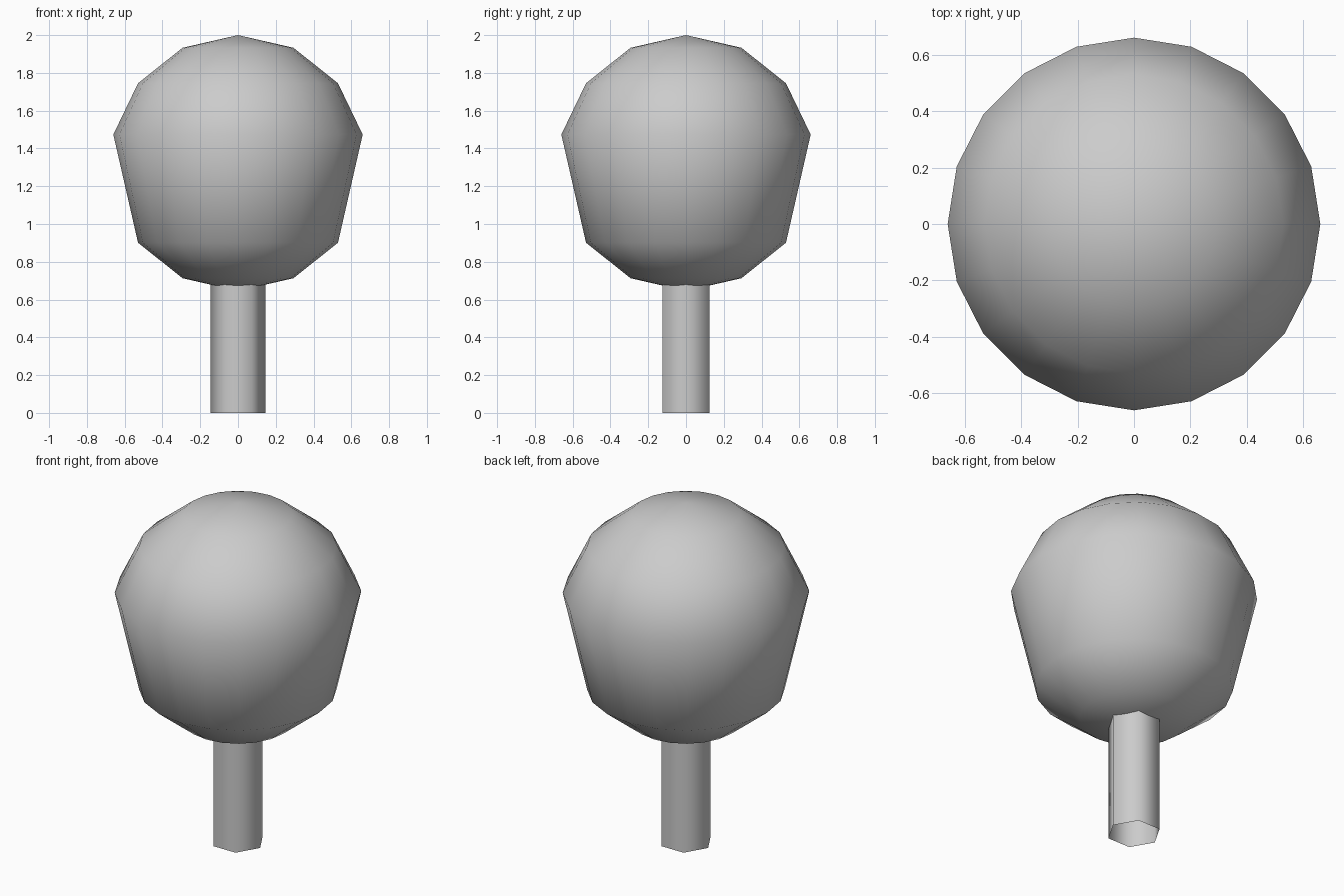
import bpy, bmesh
from math import sin, cos, pi

if "Cube" in bpy.data.objects:
    bpy.data.objects.remove(bpy.data.objects["Cube"])


def lathe(name, profile, sides, smooth_angle):
    """Revolve (radius, z) points around z; ends stay open unless the radius is 0."""
    bm = bmesh.new()
    verts = [bm.verts.new((r, 0, z)) for r, z in profile]
    edges = [bm.edges.new(pair) for pair in zip(verts, verts[1:])]
    bmesh.ops.spin(bm, geom=verts + edges, cent=(0, 0, 0), axis=(0, 0, 1),
                   angle=2 * pi, steps=sides)
    bmesh.ops.remove_doubles(bm, verts=bm.verts, dist=0.0005)
    bmesh.ops.recalc_face_normals(bm, faces=bm.faces)
    mesh = bpy.data.meshes.new(name)
    bm.to_mesh(mesh)
    bm.free()
    obj = bpy.data.objects.new(name, mesh)
    bpy.context.collection.objects.link(obj)
    bpy.ops.object.select_all(action='DESELECT')
    obj.select_set(True)
    bpy.context.view_layer.objects.active = obj
    bpy.ops.object.shade_smooth_by_angle(angle=smooth_angle)
    return obj


# Crown: seven-step sphere with the ring just below its middle left out
R, CENTRE = 0.677, 1.323
crown_profile = [(R * sin(pi * i / 7), CENTRE + R * cos(pi * i / 7))
                 for i in (0, 1, 2, 3, 5, 6, 7)]
lathe("crown", crown_profile, 20, pi / 3)

# Trunk: six-sided open tube running into the underside of the crown
trunk = lathe("trunk", [(0.145, 0), (0.145, 0.70)], 6, pi / 2)
for v in trunk.data.vertices:
    assert v.co.z >= 0
# Outward normals on the open tube
bm = bmesh.new()
bm.from_mesh(trunk.data)
for f in bm.faces:
    if f.normal.dot(f.calc_center_median() * 1) < 0:
        f.normal_flip()
bm.to_mesh(trunk.data)
bm.free()
